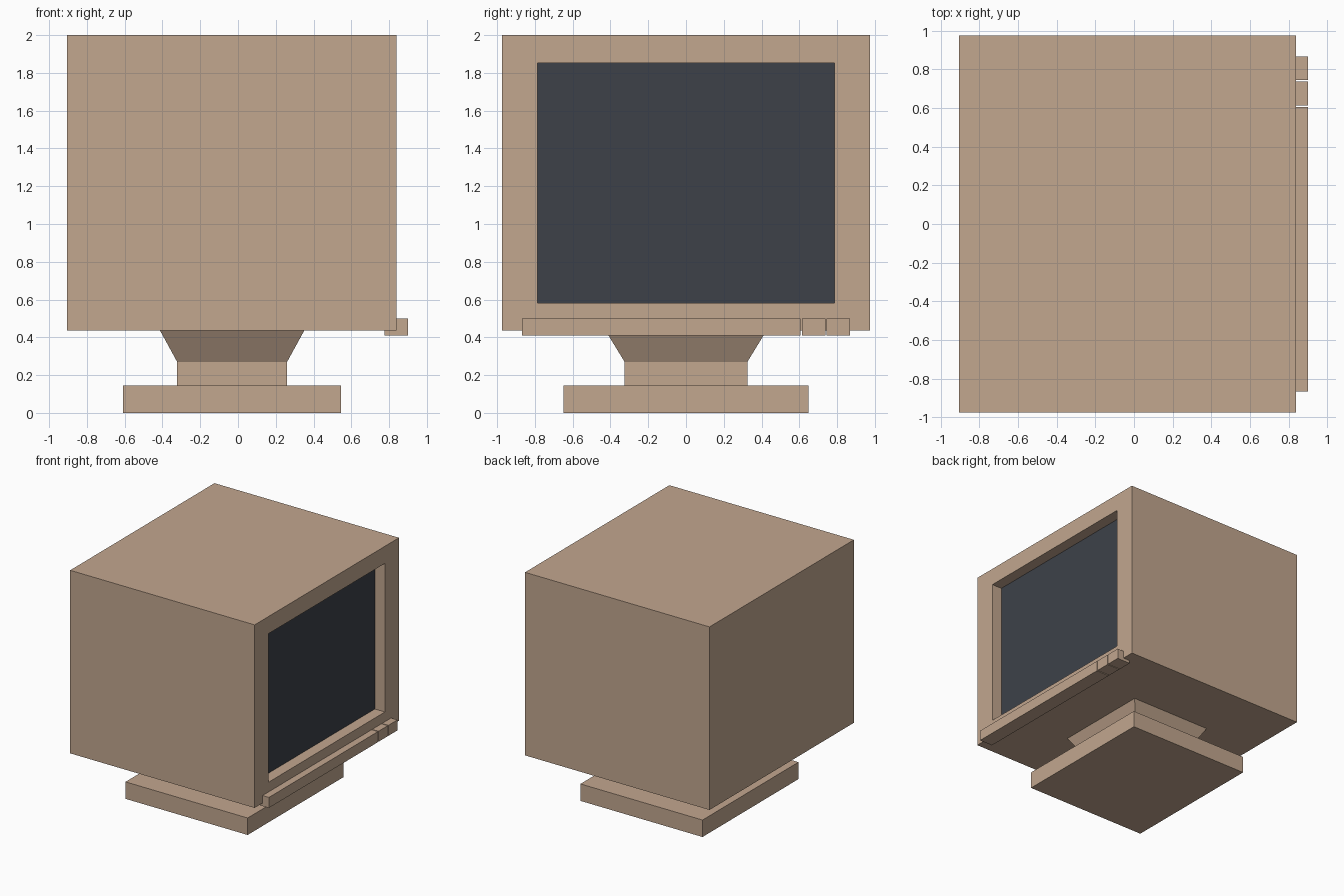
import bpy, bmesh
from mathutils import Vector

if "Cube" in bpy.data.objects:
    bpy.data.objects.remove(bpy.data.objects["Cube"])


def material(name, rgb):
    m = bpy.data.materials.new(name)
    m.diffuse_color = (*rgb, 1)
    m.use_nodes = True
    m.node_tree.nodes["Principled BSDF"].inputs["Base Color"].default_value = m.diffuse_color
    return m


BEIGE = material("beige plastic", (0.54, 0.385, 0.275))
GLASS = material("dark glass", (0.047, 0.053, 0.066))


def finish(name, bm, *mats):
    bmesh.ops.recalc_face_normals(bm, faces=bm.faces)
    me = bpy.data.meshes.new(name)
    bm.to_mesh(me)
    bm.free()
    for m in mats:
        me.materials.append(m)
    ob = bpy.data.objects.new(name, me)
    bpy.context.collection.objects.link(ob)
    return ob


def box_bm(lo, hi):
    lo, hi = Vector(lo), Vector(hi)
    bm = bmesh.new()
    bmesh.ops.create_cube(bm, size=1)
    for v in bm.verts:
        v.co = (lo + hi) / 2 + v.co * (hi - lo)
    return bm


# Housing with the screen opening inset and pushed into its +x face
bm = box_bm((-0.905, -0.975, 0.435), (0.84, 0.975, 2.0))
bm.normal_update()
face = max(bm.faces, key=lambda f: f.normal.x)
bmesh.ops.inset_individual(bm, faces=[face], thickness=0.15)
for v in face.verts:
    v.co.y = 0.785 if v.co.y > 0 else -0.785
    v.co.z = 1.853 if v.co.z > 1.2 else 0.583
bmesh.ops.inset_individual(bm, faces=[face], thickness=0)
for v in face.verts:
    v.co.x -= 0.095
face.material_index = 1
finish("housing", bm, BEIGE, GLASS)

# Control strip and two buttons under the screen
for name, y0, y1 in (("control_strip", -0.868, 0.605),
                     ("left_button", 0.613, 0.738),
                     ("right_button", 0.745, 0.868)):
    finish(name, box_bm((0.775, y0, 0.41), (0.90, y1, 0.50)), BEIGE)

# Stand foot
finish("foot", box_bm((-0.61, -0.648, 0), (0.545, 0.648, 0.145)), BEIGE)

# Neck: straight post flaring out to meet the housing
bm = box_bm((-0.322, -0.325, 0.145), (0.26, 0.325, 0.27))
bm.normal_update()
top = max(bm.faces, key=lambda f: f.normal.z)
bmesh.ops.inset_individual(bm, faces=[top], thickness=0)
for v in top.verts:
    v.co.x = -0.031 + (v.co.x + 0.031) * 1.31
    v.co.y *= 1.31
    v.co.z = 0.435
finish("neck", bm, BEIGE)
